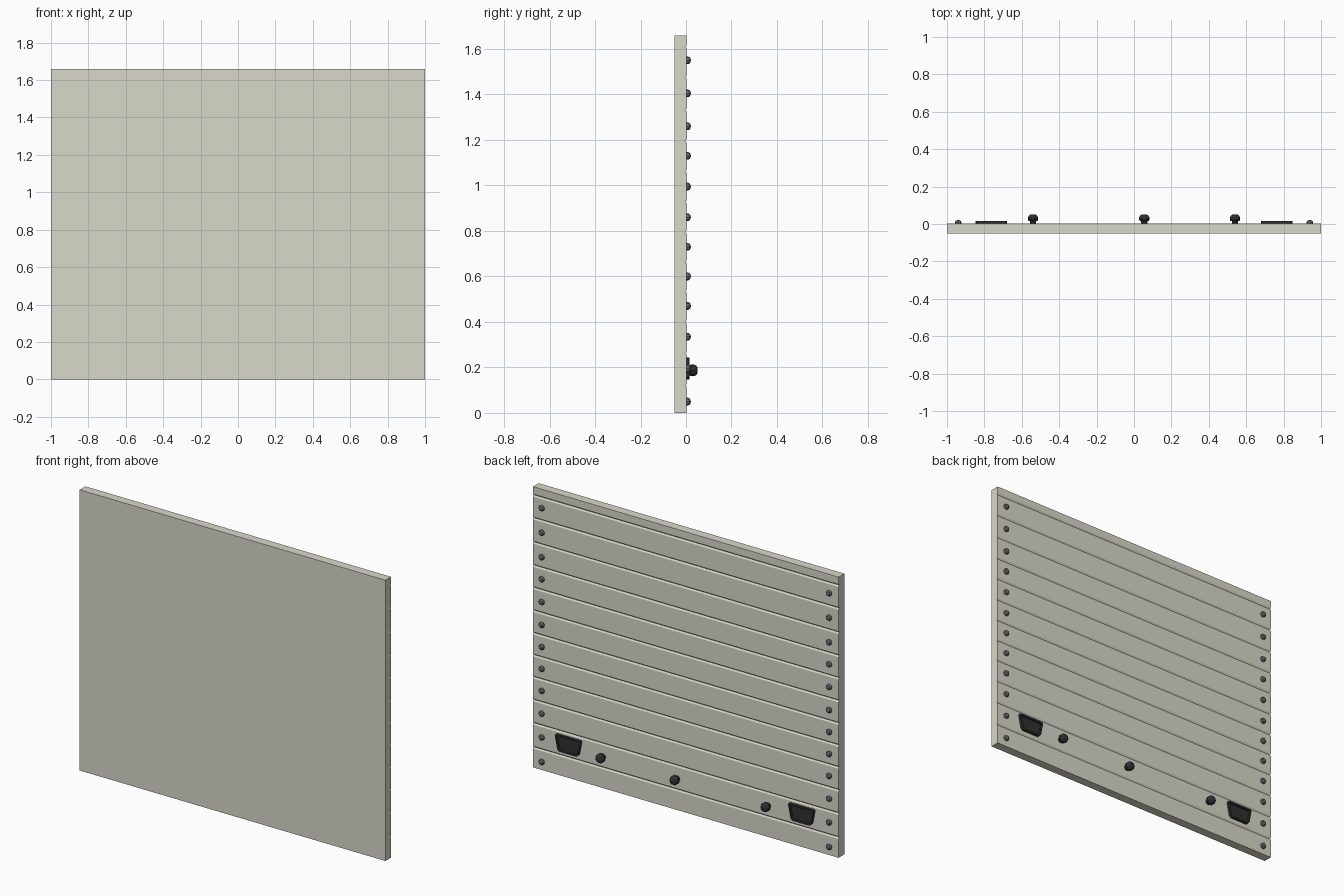
import bpy, bmesh, math
from mathutils import Vector, Matrix

if "Cube" in bpy.data.objects:
    bpy.data.objects.remove(bpy.data.objects["Cube"])

FRONT, BACK = -0.051, 0.002


def material(name, rgb):
    m = bpy.data.materials.new(name)
    m.diffuse_color = (*rgb, 1)
    m.use_nodes = True
    m.node_tree.nodes["Principled BSDF"].inputs["Base Color"].default_value = m.diffuse_color
    return m


PAINT = material("cream_paint", (0.70, 0.69, 0.60))
STEEL = material("dark_steel", (0.15, 0.15, 0.17))
RUBBER = material("black_rubber", (0.03, 0.03, 0.032))


def finish(bm, name, mat):
    bmesh.ops.recalc_face_normals(bm, faces=bm.faces)
    me = bpy.data.meshes.new(name)
    bm.to_mesh(me)
    bm.free()
    ob = bpy.data.objects.new(name, me)
    bpy.context.collection.objects.link(ob)
    me.materials.append(mat)
    return ob


def extrude(points, vec):
    bm = bmesh.new()
    face = bm.faces.new([bm.verts.new(p) for p in points])
    r = bmesh.ops.extrude_face_region(bm, geom=[face], use_keep_orig=True)
    bmesh.ops.translate(bm, vec=vec, verts=[v for v in r["geom"] if isinstance(v, bmesh.types.BMVert)])
    return bm, [f for f in r["geom"] if isinstance(f, bmesh.types.BMFace)][0]


def turned(name, profile, sides, x, z, mat):
    # Lathe a (radius, y) profile about an axis pointing backwards
    bm = bmesh.new()
    verts = [bm.verts.new((r, y, 0)) for r, y in profile]
    edges = [bm.edges.new(p) for p in zip(verts, verts[1:])]
    bmesh.ops.spin(bm, geom=verts + edges, cent=(0, 0, 0), axis=(0, 1, 0),
                   angle=2 * math.pi, steps=sides, use_duplicate=False)
    bmesh.ops.remove_doubles(bm, verts=bm.verts, dist=1e-5)
    bmesh.ops.translate(bm, vec=(x, BACK, z), verts=bm.verts)
    return finish(bm, name, mat)


# Panel: cross-section with V grooves on the back, extruded across the width
grooves = [0.12, 0.262, 0.40, 0.535, 0.665, 0.795, 0.928, 1.063, 1.195, 1.332, 1.475, 1.61]
section = [(FRONT, 0), (BACK, 0)]
for g in grooves:
    section += [(BACK, g - 0.009), (BACK - 0.006, g), (BACK, g + 0.009)]
section += [(BACK, 1.66), (FRONT, 1.66)]
bm, _ = extrude([(-1, y, z) for y, z in section], (2, 0, 0))
finish(bm, "slatted_panel", PAINT)

# Domed bolts down both edges, one per slat
dome = [(0.017, -0.001), (0.017, 0.008), (0.012, 0.016), (0, 0.020)]
for z in (0.05, 0.195, 0.335, 0.47, 0.60, 0.73, 0.86, 0.995, 1.13, 1.26, 1.405, 1.55):
    for side in (-1, 1):
        turned("bolt", dome, 8, side * 0.94, z, STEEL)

# Round knobs on stems
knob = [(0.017, -0.001), (0.017, 0.013), (0.023, 0.014), (0.027, 0.019),
        (0.027, 0.034), (0.021, 0.044), (0.012, 0.049), (0, 0.049)]
for x in (-0.54, 0.055, 0.54):
    turned("knob", knob, 10, x, 0.187, RUBBER)

# Tapered plates with a raised rim and recessed middle
outline = [(-0.085, 0.238), (-0.079, 0.244), (0.079, 0.244), (0.085, 0.238),
           (0.069, 0.158), (0.056, 0.146), (-0.056, 0.146), (-0.069, 0.158)]
for side in (-1, 1):
    bm, cap = extrude([(side * 0.763 + x, BACK - 0.001, z) for x, z in outline], (0, 0.015, 0))
    bmesh.ops.recalc_face_normals(bm, faces=bm.faces)
    bmesh.ops.inset_region(bm, faces=[cap], thickness=0.011)
    bmesh.ops.inset_region(bm, faces=[cap], thickness=0.003)
    bmesh.ops.translate(bm, vec=(0, -0.008, 0), verts=cap.verts)
    finish(bm, "recessed_plate", RUBBER)
